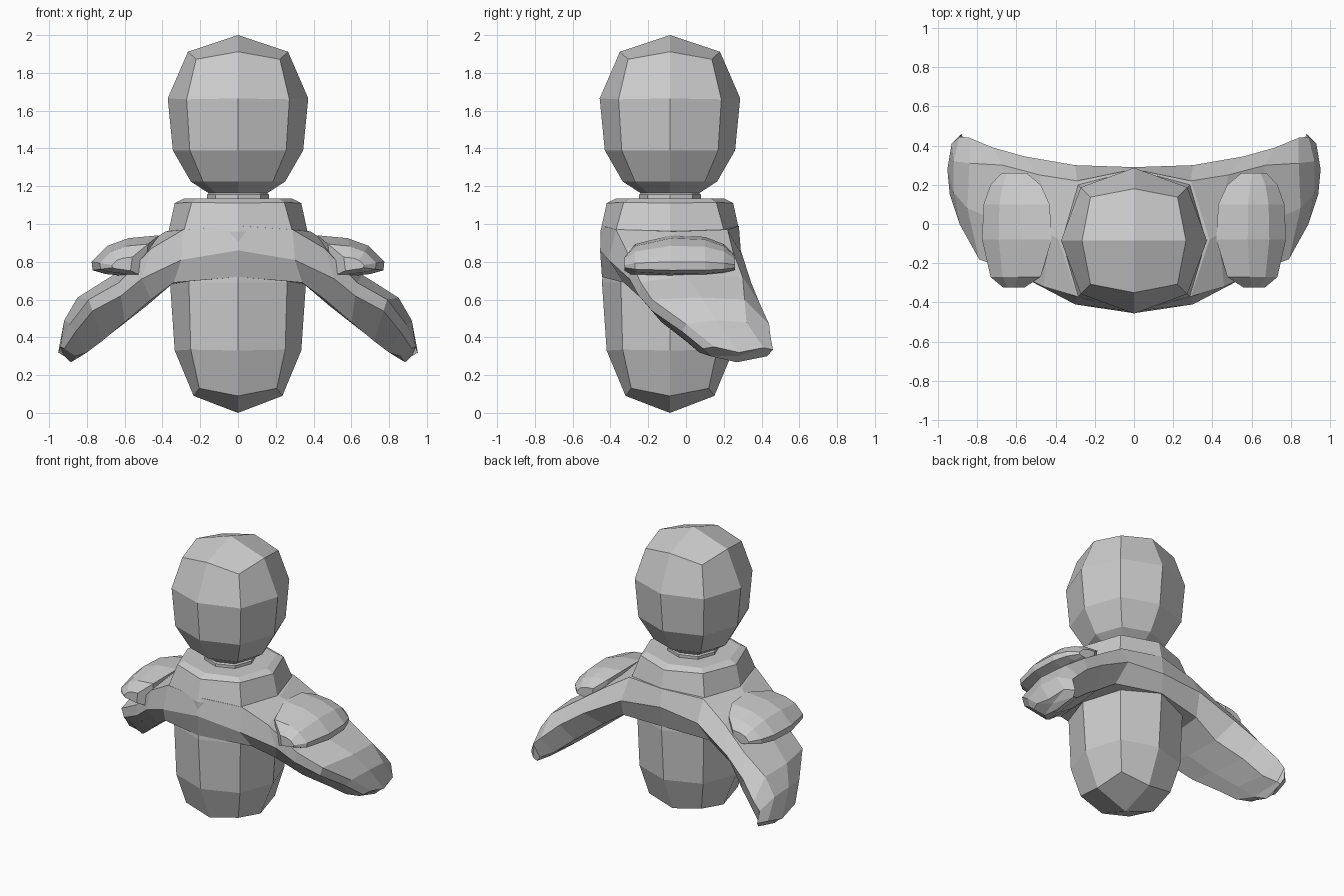
import bpy, bmesh
from mathutils import Vector

cube = bpy.data.objects.get("Cube")
if cube:
    bpy.data.objects.remove(cube, do_unlink=True)

CY = -0.085  # depth of the body axis

grey = bpy.data.materials.new("plain grey")
grey.use_nodes = True
GREY = (0.6, 0.6, 0.6, 1)
grey.diffuse_color = GREY
grey.node_tree.nodes["Principled BSDF"].inputs["Base Color"].default_value = GREY


def finish(name, bm):
    bmesh.ops.recalc_face_normals(bm, faces=bm.faces[:])
    me = bpy.data.meshes.new(name)
    bm.to_mesh(me)
    bm.free()
    me.materials.append(grey)
    ob = bpy.data.objects.new(name, me)
    bpy.context.collection.objects.link(ob)
    return ob


def bridge(bm, a, b):
    n = len(a)
    for i in range(n):
        bm.faces.new((a[i], a[(i + 1) % n], b[(i + 1) % n], b[i]))


def quad_cap(bm, ring, co):
    """Close an eight sided ring with four quads around a centre point."""
    c = bm.verts.new(co)
    for i in range(0, 8, 2):
        bm.faces.new((c, ring[i], ring[i + 1], ring[(i + 2) % 8]))


def round_part(name, rings, bottom, top):
    """Eight sided loft; each ring is (side r, side z, corner offset, corner z)."""
    bm = bmesh.new()
    dirs = [(1, 0), (1, 1), (0, 1), (-1, 1), (-1, 0), (-1, -1), (0, -1), (1, -1)]
    loops = []
    for r, z, c, cz in rings:
        loops.append([bm.verts.new((dx * (c if i % 2 else r), CY + dy * (c if i % 2 else r),
                                    cz if i % 2 else z)) for i, (dx, dy) in enumerate(dirs)])
    for a, b in zip(loops, loops[1:]):
        bridge(bm, a, b)
    quad_cap(bm, loops[0], (0, CY, bottom))
    quad_cap(bm, loops[-1], (0, CY, top))
    return finish(name, bm)


# Head, neck, collar and lower body share the same eight sided build
round_part("head", [(0.15, 1.16, 0.11, 1.16), (0.25, 1.225, 0.185, 1.225),
                    (0.345, 1.39, 0.255, 1.39), (0.372, 1.665, 0.272, 1.66),
                    (0.265, 1.912, 0.222, 1.872)], 1.16, 2.0)
round_part("neck", [(0.165, 1.12, 0.12, 1.12), (0.165, 1.155, 0.12, 1.155),
                    (0.14, 1.18, 0.10, 1.18)], 1.12, 1.18)
round_part("collar", [(0.365, 0.85, 0.285, 0.85), (0.368, 0.96, 0.285, 0.97),
                      (0.335, 1.11, 0.245, 1.115), (0.285, 1.135, 0.215, 1.135)], 0.85, 1.135)
round_part("lower_body", [(0.235, 0.09, 0.205, 0.13), (0.335, 0.33, 0.25, 0.335),
                          (0.36, 0.69, 0.26, 0.69), (0.34, 0.9, 0.25, 0.9)], 0.0, 0.9)

# Chest band and wings: sections ordered front top, front, front bottom,
# under, back bottom, back, back top, top
chest = [
    [(0, -.445, .99), (0, -.455, .86), (0, -.445, .72), (0, -.08, .70),
     (0, .275, .72), (0, .29, .86), (0, .28, .99), (0, -.08, 1.02)],
    [(.29, -.37, .97), (.30, -.41, .81), (.34, -.33, .69), (.36, -.08, .68),
     (.34, .22, .69), (.30, .30, .83), (.29, .22, .97), (.385, -.08, .96)],
]
wing = [
    [(.46, -.32, .87), (.51, -.30, .71), (.46, -.23, .60), (.48, -.03, .57),
     (.50, .22, .58), (.56, .345, .69), (.48, .25, .85), (.43, -.05, .93)],
    [(.63, -.24, .69), (.62, -.25, .62), (.60, -.13, .48), (.62, .05, .46),
     (.66, .31, .46), (.72, .39, .58), (.67, .30, .72), (.66, .0, .73)],
    [(.79, -.18, .60), (.77, -.18, .54), (.72, .0, .38), (.75, .15, .36),
     (.78, .36, .36), (.84, .44, .47), (.84, .31, .60), (.85, .08, .61)],
    [(.89, .0, .47), (.86, -.02, .43), (.80, .07, .32), (.84, .2, .295),
     (.86, .41, .32), (.89, .445, .42), (.92, .32, .48), (.92, .16, .49)],
    [(.94, .15, .35), (.92, .09, .34), (.86, .13, .30), (.885, .27, .268),
     (.87, .43, .30), (.88, .46, .335), (.93, .41, .345), (.952, .28, .32)],
]
bm = bmesh.new()
loops = [[bm.verts.new(p) for p in sec] for sec in chest + wing]
for a, b in zip(loops, loops[1:]):
    bridge(bm, a, b)
quad_cap(bm, loops[-1], (.92, .28, .30))
# Mirrored half
half = bm.verts[:] + bm.edges[:] + bm.faces[:]
copy = bmesh.ops.duplicate(bm, geom=half)["geom"]
for v in copy:
    if isinstance(v, bmesh.types.BMVert):
        v.co.x *= -1
bmesh.ops.remove_doubles(bm, verts=bm.verts[:], dist=1e-4)
finish("chest_and_wings", bm)

# Curled upper lobe over each wing, lofted front to back from one profile
profile = [(.42, .94), (.58, .925), (.69, .885), (.775, .80), (.77, .755),
           (.70, .735), (.65, .73), (.45, .70)]
pivot = Vector((.62, .775))
stations = [(-.325, .30), (-.27, .72), (-.08, 1.0), (.10, .95), (.20, .72), (.26, .36)]


def lobe(name, side):
    bm = bmesh.new()
    loops = []
    for y, s in stations:
        pts = [pivot + (Vector(p) - pivot) * s for p in profile]
        loops.append([bm.verts.new((side * p.x, y, p.y)) for p in pts])
    for a, b in zip(loops, loops[1:]):
        bridge(bm, a, b)
    bm.faces.new(loops[0])
    bm.faces.new(loops[-1])
    finish(name, bm)


lobe("left_upper_lobe", 1)
lobe("right_upper_lobe", -1)
